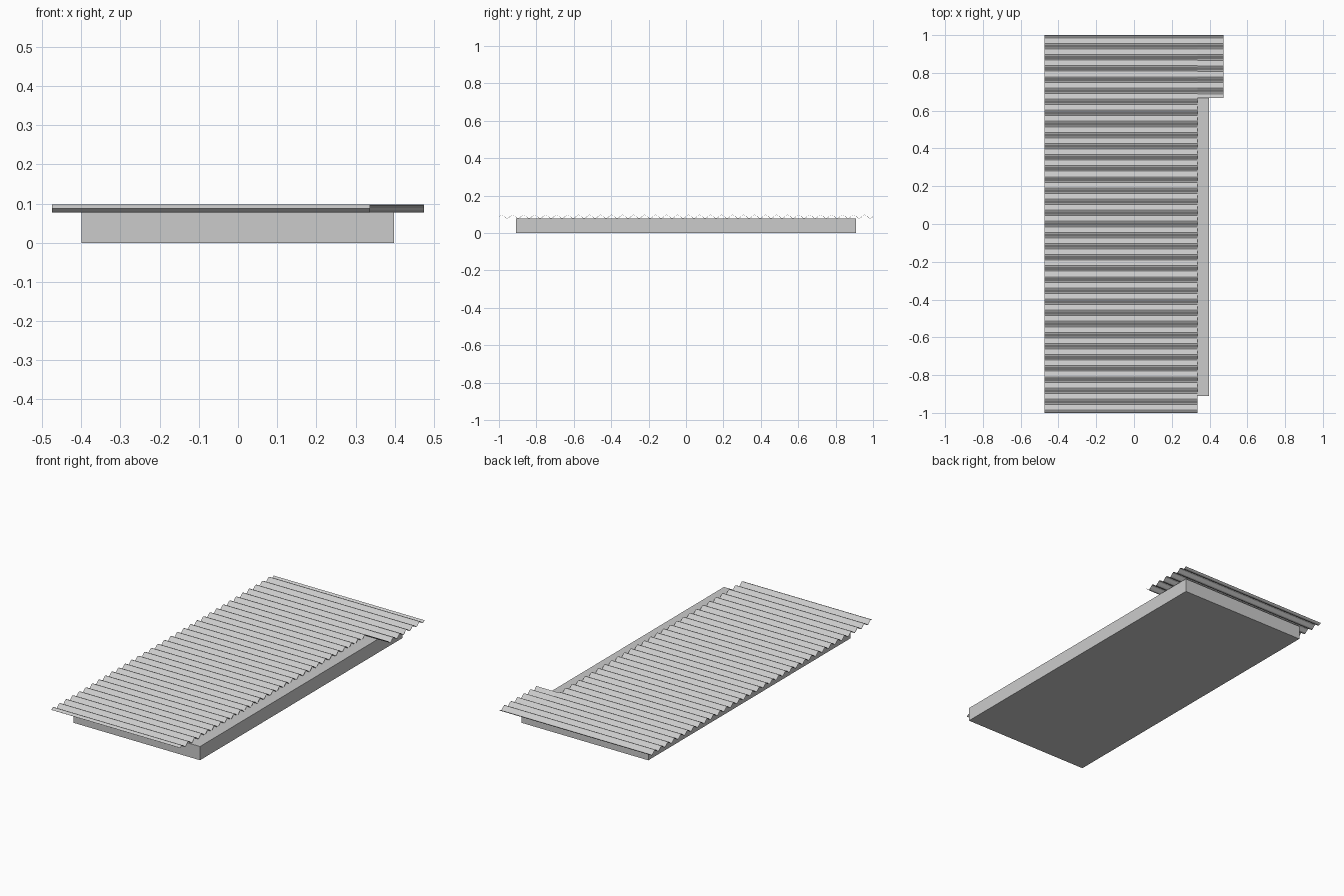
import bpy, bmesh, math

if "Cube" in bpy.data.objects:
    bpy.data.objects.remove(bpy.data.objects["Cube"])

WAVES, SEG = 34, 8
AMP, MID = 0.0095, 0.0875

# Flat base slab
bpy.ops.mesh.primitive_cube_add(size=1, location=(-0.001, 0, 0.039))
slab = bpy.context.object
slab.name = "base_slab"
slab.scale = (0.798, 1.82, 0.078)

# Corrugated roof sheet: wave profile along y, swept along x
def sheet(name, x0, x1, y0, y1):
    bm = bmesh.new()
    n = max(1, round((y1 - y0) / 2 * WAVES * SEG))
    prev = None
    for i in range(n + 1):
        y = y0 + (y1 - y0) * i / n
        z = MID + AMP * math.sin(math.pi * WAVES * (y + 1))
        row = [bm.verts.new((x, y, z)) for x in (x0, x1)]
        if prev:
            bm.faces.new((prev[0], prev[1], row[1], row[0]))
        prev = row
    me = bpy.data.meshes.new(name)
    bm.to_mesh(me)
    bm.free()
    ob = bpy.data.objects.new(name, me)
    bpy.context.collection.objects.link(ob)
    # thin metal thickness
    mod = ob.modifiers.new("thickness", "SOLIDIFY")
    mod.thickness = 0.001
    mod.offset = 0

sheet("roof_sheet", -0.475, 0.337, -1, 1)
# Section at the back that reaches the full width
sheet("roof_overhang", 0.337, 0.475, 0.667, 1)
